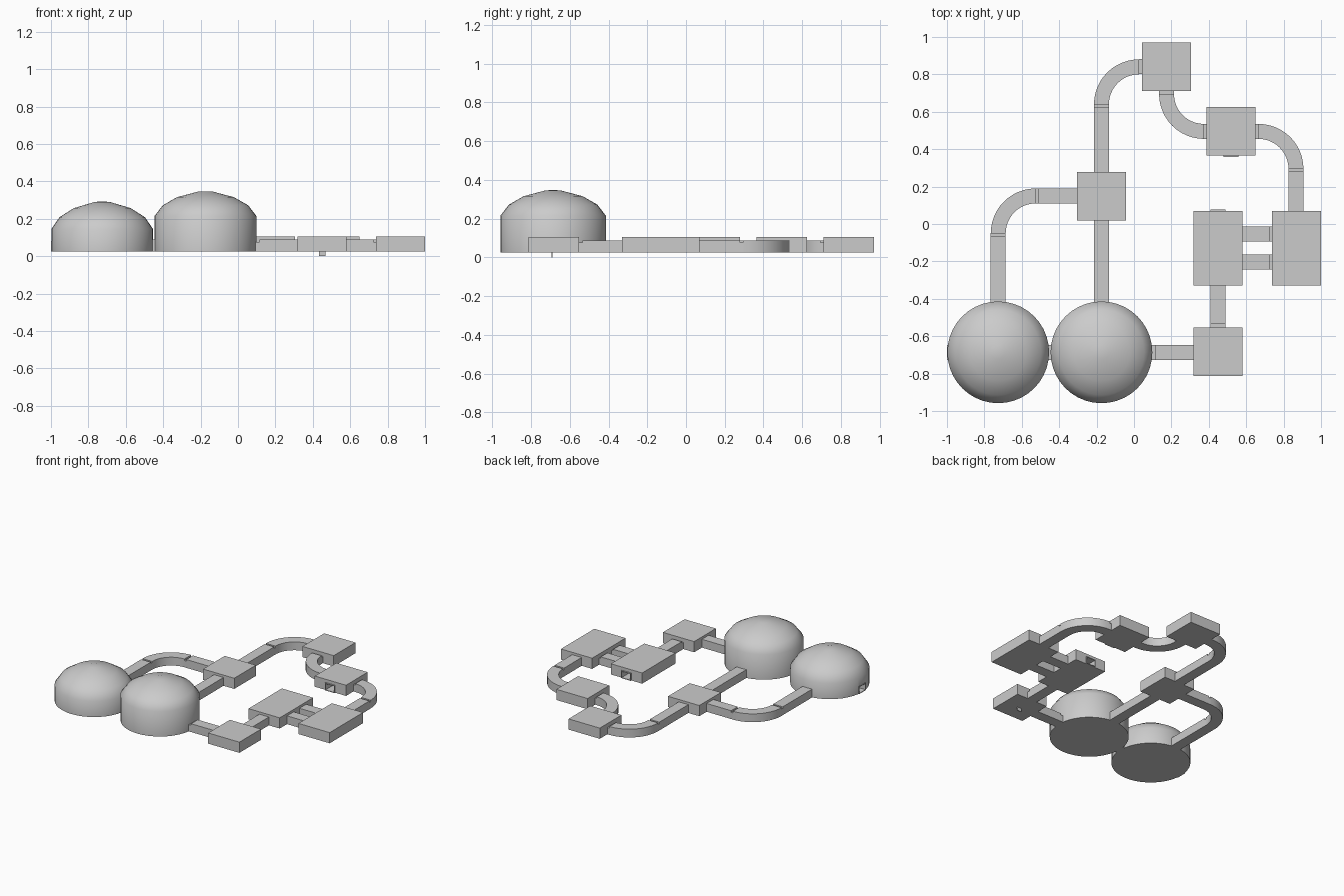
import bpy, bmesh, math

if "Cube" in bpy.data.objects:
    bpy.data.objects.remove(bpy.data.objects["Cube"])

Z0, ZBOX, ZTUN, ZJOIN = 0.025, 0.106, 0.088, 0.076   # floor, module roof, tunnel roof, joint roof
W = 0.04                                              # tunnel half width

grey = bpy.data.materials.new("light_grey")
grey.diffuse_color = (0.6, 0.6, 0.6, 1)
grey.use_nodes = True
grey.node_tree.nodes["Principled BSDF"].inputs["Base Color"].default_value = grey.diffuse_color


def finish(name, bm):
    bmesh.ops.recalc_face_normals(bm, faces=bm.faces)
    me = bpy.data.meshes.new(name)
    bm.to_mesh(me)
    bm.free()
    me.materials.append(grey)
    ob = bpy.data.objects.new(name, me)
    bpy.context.collection.objects.link(ob)
    return ob


def smooth(ob, deg):
    bpy.ops.object.select_all(action='DESELECT')
    ob.select_set(True)
    bpy.context.view_layer.objects.active = ob
    bpy.ops.object.shade_smooth_by_angle(angle=math.radians(deg))


def box(name, x0, x1, y0, y1, z0=Z0, z1=ZBOX):
    bm = bmesh.new()
    bmesh.ops.create_cube(bm, size=1)
    for v in bm.verts:
        v.co = ((x0 + x1) / 2 + v.co.x * (x1 - x0),
                (y0 + y1) / 2 + v.co.y * (y1 - y0),
                (z0 + z1) / 2 + v.co.z * (z1 - z0))
    return finish(name, bm)


def dome(name, cx, cy, r, wall, top, seg=40):
    # lathe profile: straight wall, then a faceted cap
    h = top - wall
    prof = [(r, Z0)] + [(r * a, wall + h * b) for a, b in
                        ((1, 0), (0.84, 0.43), (0.56, 0.76), (0.14, 0.99))]
    bm = bmesh.new()
    rings = [[bm.verts.new((cx + p * math.cos(2 * math.pi * i / seg),
                            cy + p * math.sin(2 * math.pi * i / seg), z))
              for i in range(seg)] for p, z in prof]
    for a, b in zip(rings, rings[1:]):
        for i in range(seg):
            j = (i + 1) % seg
            bm.faces.new((a[i], a[j], b[j], b[i]))
    bm.faces.new(rings[0])
    tip = bm.verts.new((cx, cy, top))
    for i in range(seg):
        bm.faces.new((rings[-1][i], rings[-1][(i + 1) % seg], tip))
    ob = finish(name, bm)
    smooth(ob, 60)
    return ob


def bend(name, cx, cy, a0, r=0.2, n=12):
    # quarter-circle tunnel with a rectangular section
    bm = bmesh.new()
    rings = []
    for i in range(n + 1):
        a = math.radians(a0 + 90 * i / n)
        rings.append([bm.verts.new((cx + q * math.cos(a), cy + q * math.sin(a), z))
                      for q, z in ((r - W, Z0), (r + W, Z0), (r + W, ZTUN), (r - W, ZTUN))])
    for a, b in zip(rings, rings[1:]):
        for i in range(4):
            j = (i + 1) % 4
            bm.faces.new((a[i], a[j], b[j], b[i]))
    bm.faces.new(rings[0])
    bm.faces.new(rings[-1])
    smooth(finish(name, bm), 30)


def tunnel_x(name, x0, x1, y, top=ZTUN):
    return box(name, x0, x1, y - W, y + W, Z0, top)


def tunnel_y(name, x, y0, y1, top=ZTUN):
    return box(name, x - W, x + W, y0, y1, Z0, top)


# domes
dome_low = dome("low_dome", -0.726, -0.686, 0.272, 0.145, 0.292)
dome_high = dome("high_dome", -0.174, -0.686, 0.272, 0.215, 0.347)

# square and long modules, by centre and half length
modules = {}
for name, cx, cy, hy in (("junction_module", -0.175, 0.148, 0.13),
                         ("north_module", 0.174, 0.841, 0.13),
                         ("east_module", 0.519, 0.495, 0.13),
                         ("south_module", 0.45, -0.683, 0.13),
                         ("inner_long_module", 0.45, -0.13, 0.2),
                         ("outer_long_module", 0.869, -0.13, 0.2)):
    modules[name] = box(name, cx - 0.131, cx + 0.131, cy - hy, cy + hy)

# straight tunnels
tunnel_x("dome_link", -0.5, -0.4, -0.686)
tunnel_x("south_tunnel", 0.115, 0.33, -0.686)
tunnel_y("south_module_tunnel", 0.45, -0.535, -0.32)
tunnel_x("twin_tunnel_a", 0.57, 0.725, -0.053)
tunnel_x("twin_tunnel_b", 0.57, 0.725, -0.203)
tunnel_y("high_dome_tunnel", -0.174, -0.43, 0.03)
tunnel_y("north_tunnel", -0.174, 0.27, 0.625)
tunnel_y("low_dome_tunnel", -0.726, -0.43, -0.065)
tunnel_x("junction_tunnel", -0.511, -0.3, 0.15)
tunnel_y("east_tunnel", 0.866, 0.06, 0.28)

# curved tunnels
bend("low_dome_bend", -0.526, -0.05, 90)
bend("north_bend", 0.026, 0.64, 90)
bend("north_east_bend", 0.374, 0.695, 180)
bend("east_bend", 0.666, 0.295, 0)

# lower joints between tunnel pieces
for i, (x0, x1, y) in enumerate(((0.08, 0.115, -0.686), (0.725, 0.74, -0.053),
                                 (0.725, 0.74, -0.203), (-0.526, -0.511, 0.15),
                                 (0.026, 0.046, 0.841), (0.374, 0.39, 0.495),
                                 (0.648, 0.666, 0.495))):
    tunnel_x(f"joint_x_{i}", x0, x1, y, ZJOIN)
for i, (x, y0, y1) in enumerate(((0.45, -0.555, -0.535), (-0.174, 0.625, 0.64),
                                 (-0.726, -0.065, -0.05), (0.174, 0.695, 0.713),
                                 (0.866, 0.28, 0.295))):
    tunnel_y(f"joint_y_{i}", x, y0, y1, ZJOIN)


# open doorways: a shallow frame on the wall and a deep recess through it
def doorway(name, host, frame, hole):
    fr = box(name + "_frame", *frame, Z0, ZJOIN + 0.006)
    cut = box(name + "_cutter", *hole, Z0 + 0.005, ZJOIN)
    cut.hide_render = True
    cut.hide_viewport = True
    cut.display_type = 'WIRE'
    for ob in (host, fr):
        m = ob.modifiers.new("opening", 'BOOLEAN')
        m.operation = 'DIFFERENCE'
        m.solver = 'EXACT'
        m.object = cut


doorway("east_door", modules["east_module"], (0.479, 0.559, 0.357, 0.37), (0.484, 0.554, 0.34, 0.52))
doorway("long_module_door", modules["inner_long_module"], (0.41, 0.49, 0.065, 0.078), (0.415, 0.485, -0.1, 0.1))
doorway("low_dome_door", dome_low, (-1.0, -0.985, -0.726, -0.646), (-1.02, -0.82, -0.721, -0.651))

# small hatch tab under the south module
box("hatch_tab", 0.432, 0.469, -0.694, -0.688, 0.0, 0.03)
